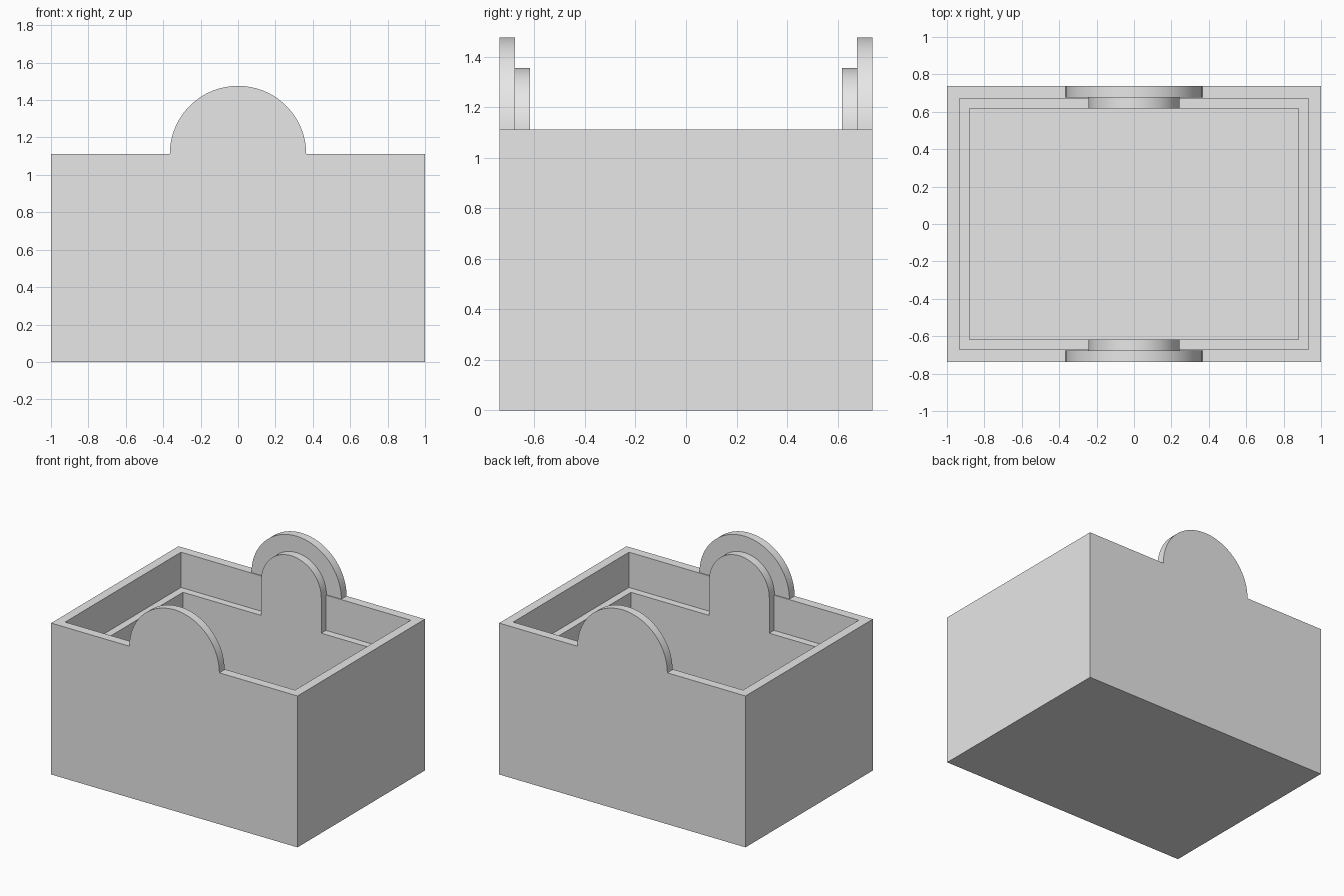
import bpy
import bmesh
import math

cube = bpy.data.objects.get("Cube")
if cube:
    bpy.data.objects.remove(cube, do_unlink=True)

HALF_X, HALF_Y, RIM = 1.0, 0.738, 1.111
LEDGE, FLOOR = 0.852, 0.07
LIP, STEP = 0.067, 0.121      # inset of the upper and lower inner walls

grey = bpy.data.materials.new("light_grey")
grey.use_nodes = True
grey.diffuse_color = (0.8, 0.8, 0.8, 1)
grey.node_tree.nodes["Principled BSDF"].inputs["Base Color"].default_value = (0.8, 0.8, 0.8, 1)


def finish(name, bm):
    bmesh.ops.recalc_face_normals(bm, faces=bm.faces)
    mesh = bpy.data.meshes.new(name)
    bm.to_mesh(mesh)
    bm.free()
    mesh.materials.append(grey)
    obj = bpy.data.objects.new(name, mesh)
    bpy.context.collection.objects.link(obj)
    return obj


def open_box(name):
    """Stack of rectangular rings: outside, rim, ledge and cavity."""
    bm = bmesh.new()
    rings = []
    for inset, z in ((0, 0), (0, RIM), (LIP, RIM), (LIP, LEDGE), (STEP, LEDGE), (STEP, FLOOR)):
        x, y = HALF_X - inset, HALF_Y - inset
        rings.append([bm.verts.new((sx * x, sy * y, z))
                      for sx, sy in ((-1, -1), (1, -1), (1, 1), (-1, 1))])
    for low, high in zip(rings, rings[1:]):
        for i in range(4):
            j = (i + 1) % 4
            bm.faces.new((low[i], low[j], high[j], high[i]))
    bm.faces.new(rings[0])
    bm.faces.new(rings[-1])
    return finish(name, bm)


def round_tab(name, radius, base, y_near, y_far, segments=48):
    """Upright plate with a semicircular top centred at rim height."""
    outline = [(radius * math.cos(math.pi * i / segments),
                RIM + radius * math.sin(math.pi * i / segments))
               for i in range(segments + 1)]
    if base < RIM:
        outline += [(-radius, base), (radius, base)]
    bm = bmesh.new()
    face = bm.faces.new([bm.verts.new((x, y_near, z)) for x, z in outline])
    grown = bmesh.ops.extrude_face_region(bm, geom=[face], use_keep_orig=True)
    moved = [g for g in grown["geom"] if isinstance(g, bmesh.types.BMVert)]
    bmesh.ops.translate(bm, verts=moved, vec=(0, y_far - y_near, 0))
    obj = finish(name, bm)
    bpy.ops.object.select_all(action="DESELECT")
    obj.select_set(True)
    bpy.context.view_layer.objects.active = obj
    bpy.ops.object.shade_smooth_by_angle(angle=math.radians(30))
    return obj


open_box("box_body")

# Matching pair of outer and inner tabs on the front and back walls
TAB_Y = HALF_Y - 0.061
for side, sign in (("front", -1), ("back", 1)):
    round_tab(side + "_outer_tab", 0.365, RIM, sign * TAB_Y, sign * HALF_Y)
    round_tab(side + "_inner_tab", 0.244, LEDGE, sign * (HALF_Y - STEP), sign * TAB_Y)
